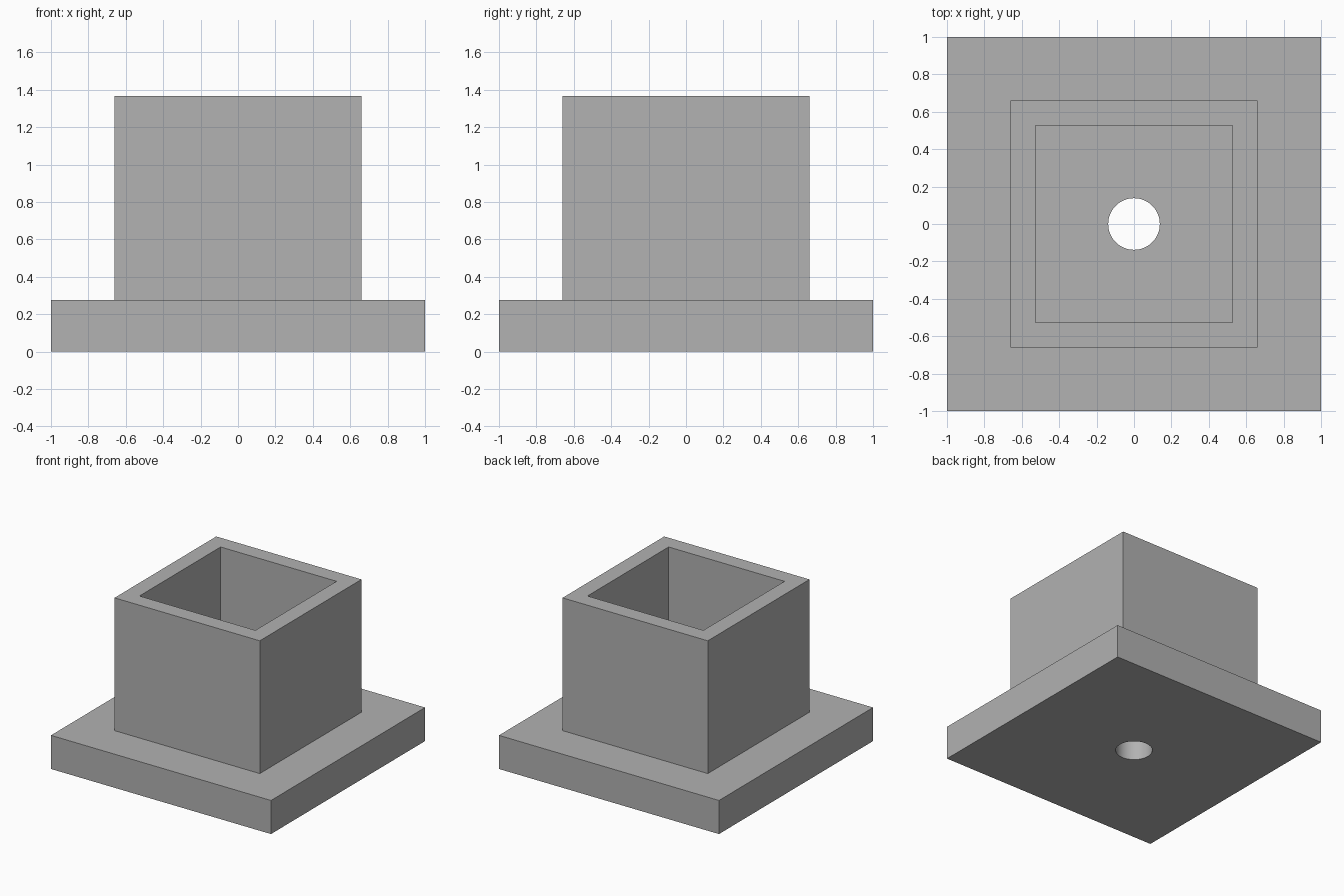
import bpy, bmesh, math

cube = bpy.data.objects.get("Cube")
if cube:
    bpy.data.objects.remove(cube, do_unlink=True)

# Main dimensions
PLATE, OUTER, INNER, BORE = 1.0, 0.66, 0.527, 0.138   # half widths and bore radius
PLATE_TOP, RIM = 0.276, 1.367
BORE_SIDES = 64

grey = bpy.data.materials.new("grey")
grey.use_nodes = True
grey.diffuse_color = (0.445, 0.445, 0.445, 1)
grey.node_tree.nodes["Principled BSDF"].inputs["Base Color"].default_value = grey.diffuse_color

bm = bmesh.new()


def ring(radius, z, sides):
    """Closed loop of edges; the first vertex sits on the diagonal."""
    verts = []
    for i in range(sides):
        a = math.pi / 4 + math.tau * i / sides
        verts.append(bm.verts.new((radius * math.cos(a), radius * math.sin(a), z)))
    return [bm.edges.new((v, verts[(i + 1) % sides])) for i, v in enumerate(verts)]


def square(half, z):
    return ring(half * math.sqrt(2), z, 4)


# Closed section: plate edge, step, outer wall, rim, inner wall, floor, bore, underside
loops = [
    square(PLATE, 0),
    square(PLATE, PLATE_TOP),
    square(OUTER, PLATE_TOP),
    square(OUTER, RIM),
    square(INNER, RIM),
    square(INNER, PLATE_TOP),
    ring(BORE, PLATE_TOP, BORE_SIDES),
    ring(BORE, 0, BORE_SIDES),
]
for i, loop in enumerate(loops):
    bmesh.ops.bridge_loops(bm, edges=loop + loops((i + 1) % len(loops)) if callable(loops)
                           else loop + loops[(i + 1) % len(loops)])
bmesh.ops.recalc_face_normals(bm, faces=bm.faces)

mesh = bpy.data.meshes.new("flanged_square_socket")
bm.to_mesh(mesh)
bm.free()
mesh.materials.append(grey)
socket = bpy.data.objects.new("flanged_square_socket", mesh)
bpy.context.collection.objects.link(socket)

# Round bore shades smoothly, all corners stay sharp
bpy.ops.object.select_all(action="DESELECT")
socket.select_set(True)
bpy.context.view_layer.objects.active = socket
bpy.ops.object.shade_smooth_by_angle(angle=math.radians(30))
